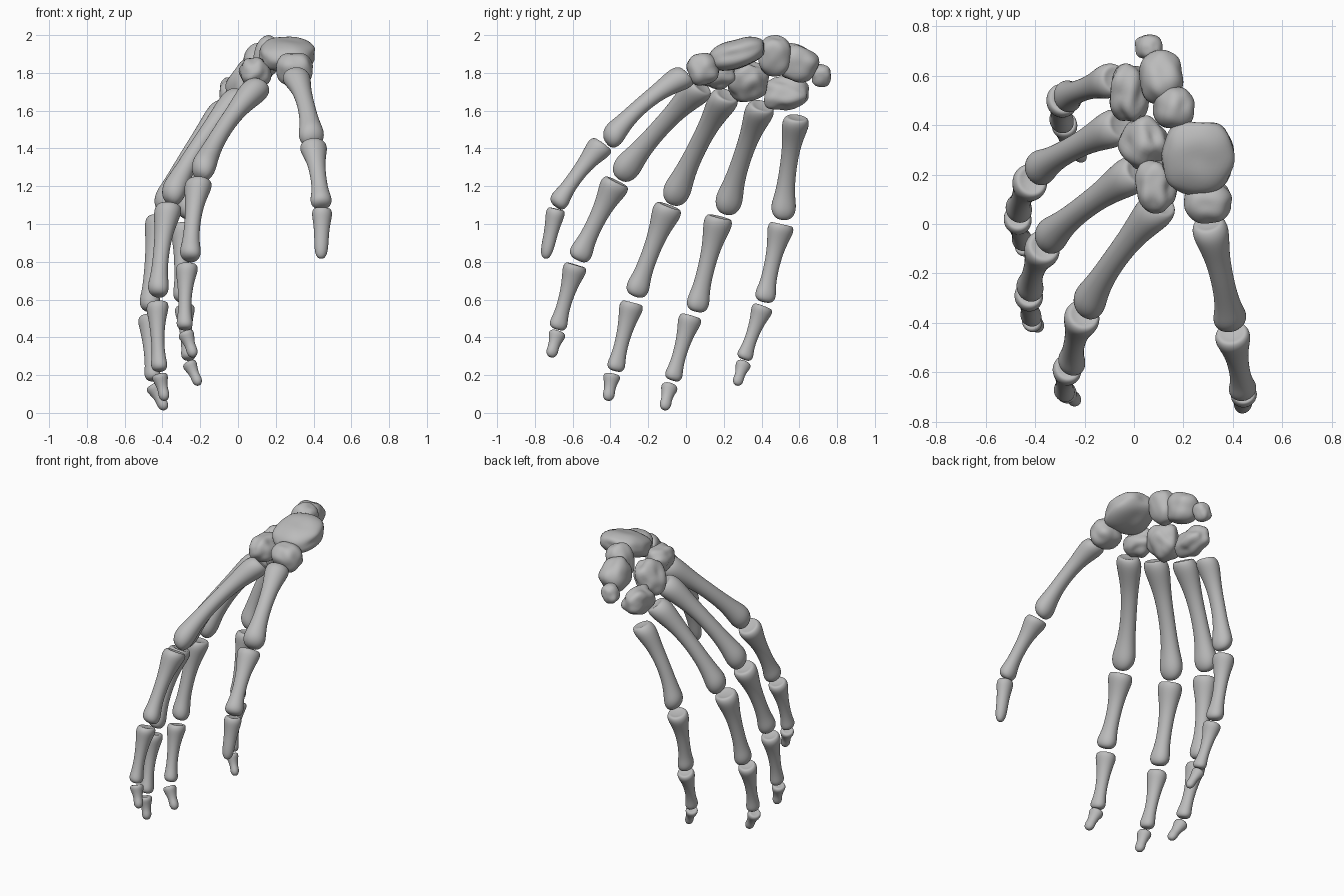
import bpy
import bmesh
import math
from mathutils import Vector, Euler, noise

cube = bpy.data.objects.get("Cube")
if cube:
    bpy.data.objects.remove(cube, do_unlink=True)

bone_grey = bpy.data.materials.new("bone grey")
bone_grey.use_nodes = True
colour = (0.5, 0.5, 0.5, 1)
bone_grey.diffuse_color = colour
bone_grey.node_tree.nodes["Principled BSDF"].inputs["Base Color"].default_value = colour

SIDES = 12

# Lengthwise profiles: (position along bone, radius)
METACARPAL = [(.02, .035), (0, .06), (.06, .078), (.15, .07), (.3, .052), (.5, .047),
              (.68, .05), (.8, .06), (.89, .073), (.96, .062), (1, .03)]
PROXIMAL = [(.03, .035), (0, .062), (.07, .077), (.17, .066), (.35, .047), (.6, .042),
            (.78, .047), (.88, .06), (.96, .056), (1, .028)]
MIDDLE = [(.03, .03), (0, .05), (.08, .064), (.2, .052), (.4, .039), (.65, .034),
          (.82, .04), (.92, .048), (.98, .038), (1, .02)]
DISTAL = [(.03, .02), (0, .036), (.12, .046), (.3, .036), (.55, .027),
          (.75, .031), (.9, .027), (1, .012)]
THUMB_TIP = [(.03, .03), (0, .046), (.1, .058), (.25, .049), (.5, .04),
             (.75, .039), (.92, .032), (1, .014)]


def finish(name, bm, levels):
    """Turn a bmesh into a smooth, subdivided object."""
    bmesh.ops.recalc_face_normals(bm, faces=bm.faces)
    mesh = bpy.data.meshes.new(name)
    bm.to_mesh(mesh)
    bm.free()
    mesh.materials.append(bone_grey)
    mesh.shade_smooth()
    obj = bpy.data.objects.new(name, mesh)
    bpy.context.collection.objects.link(obj)
    if levels:
        mod = obj.modifiers.new("smooth", 'SUBSURF')
        mod.levels = mod.render_levels = levels
    return obj


def long_bone(name, start, end, profile, extend, back, bow, scale):
    """Loft rings along a bowed axis; back points to the back of the hand."""
    start, end = Vector(start), Vector(end)
    axis = (end - start).normalized()
    start, end = start - axis * extend, end + axis * extend
    side = axis.cross(Vector(back)).normalized()
    dorsal = side.cross(axis)
    bm = bmesh.new()
    rings = []
    for t, r in profile:
        centre = start.lerp(end, t) + dorsal * bow * (4 * t * (1 - t) - .3)
        head = max(0, (t - .75) * 4)
        ring = []
        for i in range(SIDES):
            a = math.tau * i / SIDES
            # The palm side is flatter, with a groove between the condyles
            groove = 1 - (.06 + .12 * head) * max(0, -math.cos(a)) ** 4
            offset = side * math.sin(a) * 1.04 + dorsal * math.cos(a) * .98
            ring.append(bm.verts.new(centre + offset * r * scale * 1.05 * groove))
        rings.append(ring)
    for lower, upper in zip(rings, rings[1:]):
        for i in range(SIDES):
            j = (i + 1) % SIDES
            bm.faces.new((lower[i], lower[j], upper[j], upper[i]))
    bm.faces.new(rings[0])
    bm.faces.new(rings[-1])
    return finish(name, bm, 2)


def wrist_bone(name, centre, size, turn=(0, 0, 0), lump=.1):
    """A rounded pebble with soft facets."""
    bm = bmesh.new()
    bmesh.ops.create_icosphere(bm, subdivisions=4, radius=1)
    rot = Euler([math.radians(d) for d in turn]).to_matrix()
    seed = Vector(centre) * 17
    for v in bm.verts:
        d = v.co.normalized()
        boxy = sum(abs(c) ** 2.6 for c in d) ** (-1 / 2.6)
        d = d * boxy * (1 + lump * noise.noise(d * 1.5 + seed))
        v.co = rot @ Vector([d[i] * size[i] for i in range(3)]) + Vector(centre)
    return finish(name, bm, 0)


# Joint positions, two per bone, from wrist to fingertip
fingers = {
    "thumb": [(.31, -.03, 1.77), (.39, -.39, 1.46), (.40, -.46, 1.40), (.44, -.67, 1.12),
              (.445, -.69, 1.06), (.44, -.74, .84)],
    "index": [(.09, .06, 1.71), (-.19, -.33, 1.28), (-.21, -.38, 1.20), (-.25, -.56, .84),
              (-.27, -.59, .76), (-.28, -.675, .47), (-.27, -.685, .405), (-.24, -.71, .32)],
    "middle": [(-.01, .20, 1.66), (-.35, -.06, 1.15), (-.37, -.10, 1.07), (-.42, -.26, .65),
               (-.425, -.29, .56), (-.415, -.37, .25), (-.41, -.395, .18), (-.39, -.41, .09)],
    "ring": [(-.08, .39, 1.60), (-.39, .22, 1.10), (-.42, .17, 1.01), (-.465, .06, .57),
             (-.47, .02, .49), (-.45, -.065, .20), (-.44, -.09, .125), (-.395, -.11, .04)],
    "little": [(-.10, .58, 1.53), (-.27, .515, 1.07), (-.29, .50, .97), (-.29, .42, .62),
               (-.28, .40, .54), (-.26, .315, .31), (-.25, .30, .245), (-.215, .275, .17)],
}
kinds = [("metacarpal", METACARPAL, .045, .04), ("proximal_bone", PROXIMAL, .036, .014),
         ("middle_bone", MIDDLE, .03, .008), ("tip_bone", DISTAL, .027, 0)]
thumb_kinds = [kinds[0], kinds[1], ("tip_bone", THUMB_TIP, .025, 0)]
girth = {"thumb": .93, "index": 1, "middle": 1, "ring": .98, "little": .9}

for finger, joints in fingers.items():
    is_thumb = finger == "thumb"
    back = (.3, -.7, .5) if is_thumb else (-1, -.2, .4)
    for k, (part, profile, extend, bow) in enumerate(thumb_kinds if is_thumb else kinds):
        long_bone(f"{finger}_{part}", joints[2 * k], joints[2 * k + 1], profile,
                  extend, back, bow, girth[finger])

# Wrist bones: near row, then far row
wrist_bone("scaphoid", (.26, .27, 1.9), (.145, .15, .075), (18, 0, 0))
wrist_bone("lunate", (.16, .47, 1.89), (.075, .085, .105), (0, 20, 0))
wrist_bone("triquetrum", (.11, .59, 1.85), (.085, .105, .095), (-25, 15, 0))
wrist_bone("pisiform", (.06, .715, 1.785), (.05, .05, .06), (0, 25, 0))
wrist_bone("trapezium", (.30, .09, 1.82), (.095, .08, .085), (15, 0, 0))
wrist_bone("trapezoid", (.09, .155, 1.80), (.075, .1, .08), (0, -35, 0), .2)
wrist_bone("capitate", (.035, .33, 1.75), (.08, .1, .11), (0, 30, 0), .2)
wrist_bone("hamate", (-.02, .53, 1.69), (.075, .115, .085), (10, -25, 0), .2)
